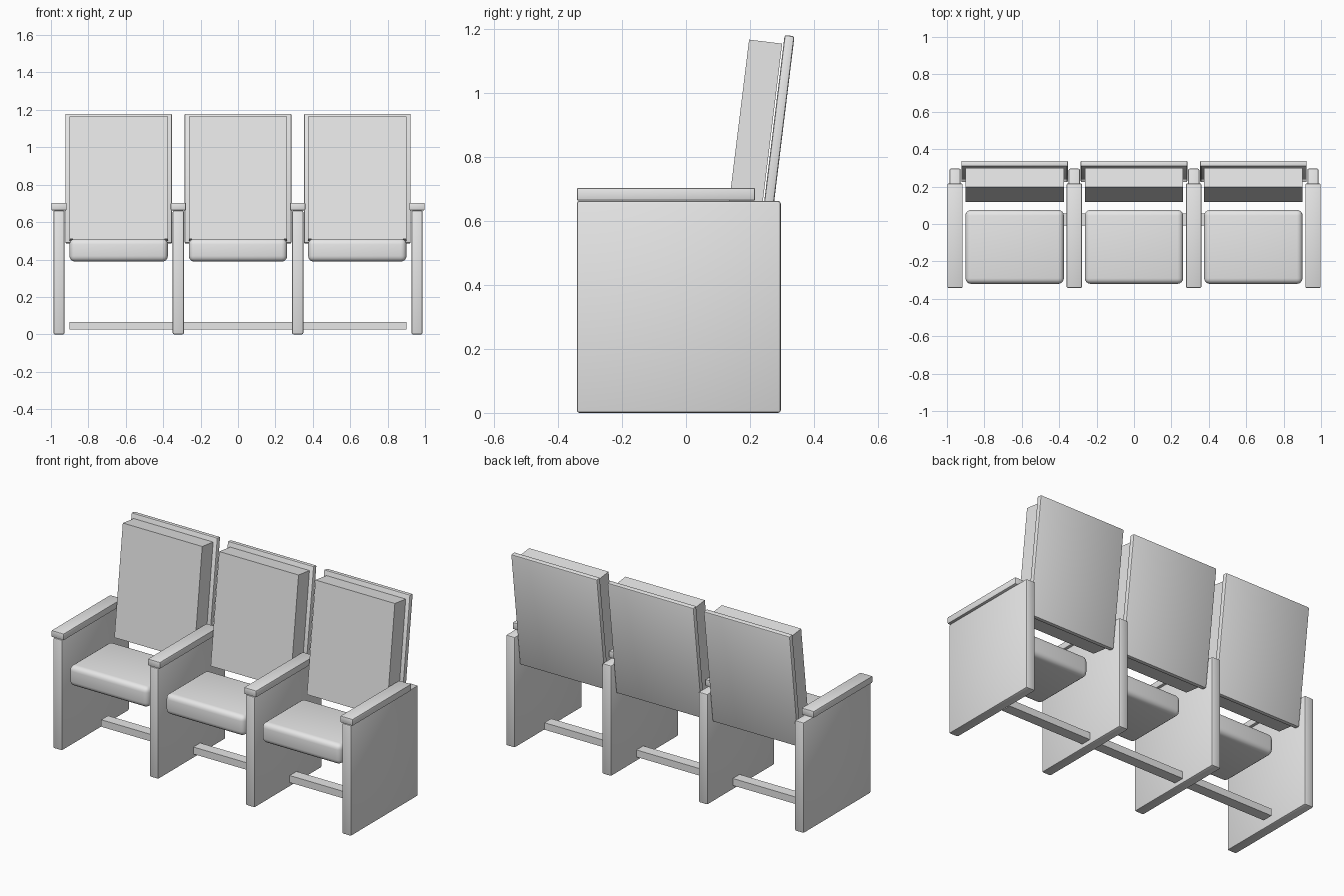
import bpy
import bmesh
import math

old = bpy.data.objects.get("Cube")
if old:
    bpy.data.objects.remove(old, do_unlink=True)

grey = bpy.data.materials.new("light grey")
grey.use_nodes = True
COLOUR = (0.8, 0.8, 0.8, 1)
grey.diffuse_color = COLOUR
grey.node_tree.nodes["Principled BSDF"].inputs["Base Color"].default_value = COLOUR


def box(name, centre, size, bevel=0.0, segments=2, tilt=0.0):
    """Box with optional rounded edges, leaning back by tilt degrees."""
    mesh = bpy.data.meshes.new(name)
    bm = bmesh.new()
    bmesh.ops.create_cube(bm, size=1)
    bmesh.ops.scale(bm, vec=size, verts=bm.verts)
    if bevel:
        bmesh.ops.bevel(bm, geom=bm.edges[:], offset=bevel, segments=segments,
                        profile=0.5, affect='EDGES', clamp_overlap=True)
    bm.to_mesh(mesh)
    bm.free()
    mesh.materials.append(grey)
    obj = bpy.data.objects.new(name, mesh)
    obj.location = centre
    obj.rotation_euler.x = -math.radians(tilt)
    bpy.context.collection.objects.link(obj)
    if bevel:
        bpy.ops.object.select_all(action='DESELECT')
        obj.select_set(True)
        bpy.context.view_layer.objects.active = obj
        bpy.ops.object.shade_smooth_by_angle(angle=math.radians(35))
    return obj


PITCH = 0.638   # distance between neighbouring seats
LEAN = 7        # backrest angle in degrees

# Side panels with armrests
for i in range(4):
    x = (i - 1.5) * PITCH
    box(f"side_panel_{i + 1}", (x, -0.0225, 0.331), (0.06, 0.637, 0.662), 0.008)
    box(f"armrest_{i + 1}", (x, -0.0625, 0.683), (0.082, 0.557, 0.04), 0.005)

# Seats and backrests
for i in range(3):
    x = (i - 1) * PITCH
    box(f"seat_cushion_{i + 1}", (x, -0.1225, 0.45), (0.526, 0.395, 0.122), 0.03, 4)
    box(f"back_cushion_{i + 1}", (x, 0.2085, 0.832), (0.526, 0.104, 0.66), tilt=LEAN)
    box(f"back_board_{i + 1}", (x, 0.281, 0.8325), (0.571, 0.031, 0.697), 0.007, tilt=LEAN)

# Floor rail joining the side panels
box("floor_rail", (0, 0.023, 0.046), (1.8, 0.064, 0.042))
